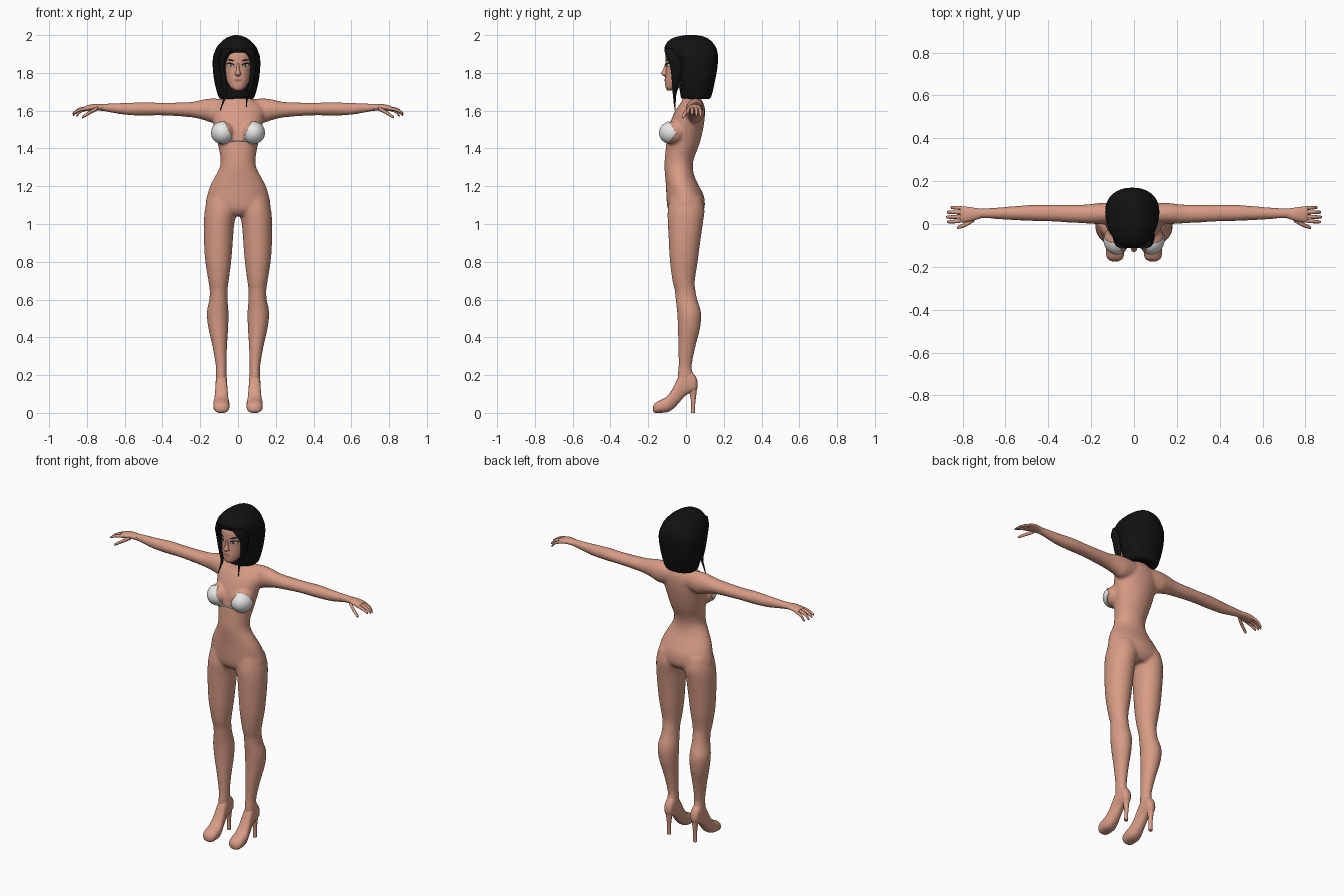
import bpy, bmesh, math
from mathutils import Vector, Matrix
from mathutils.bvhtree import BVHTree


def material(name, r, g, b):
    m = bpy.data.materials.new(name)
    m.diffuse_color = (r, g, b, 1)
    return m


SKIN = material("skin", 0.68, 0.33, 0.235)
BLACK = material("black_hair", 0.006, 0.006, 0.006)
WHITE = material("white_cloth", 0.8, 0.8, 0.79)
EYE = material("eye_white", 0.7, 0.68, 0.65)
IRIS = material("grey_green", 0.12, 0.17, 0.13)
LIP = material("lip", 0.42, 0.17, 0.14)


def spline(rows, steps=5):
    """Catmull-Rom interpolation of whole rows."""
    out = []
    for i in range(len(rows) - 1):
        a, b, c, d = (rows[max(i - 1, 0)], rows[i], rows[i + 1], rows[min(i + 2, len(rows) - 1)])
        for k in range(steps):
            t = k / steps
            out.append([0.5 * (2 * q + (r - p) * t + (2 * p - 5 * q + 4 * r - s) * t * t
                               + (3 * q - p - 3 * r + s) * t ** 3) for p, q, r, s in zip(a, b, c, d)])
    return out + [list(rows[-1])]


def loft(bm, axis, rows, both=False, n=32, power=2.0):
    """Rows: position on axis, then low/high limits on the two other axes."""
    for sign in ((1, -1) if both else (1,)):
        rings = []
        for t, a0, a1, b0, b1 in spline(rows):
            ring = []
            for k in range(n):
                w = 2 * math.pi * k / n
                c, s = math.cos(w), math.sin(w)
                c = math.copysign(abs(c) ** (2 / power), c)
                s = math.copysign(abs(s) ** (2 / power), s)
                p = [(a0 + a1) / 2 + c * (a1 - a0) / 2, (b0 + b1) / 2 + s * (b1 - b0) / 2]
                p.insert("xyz".index(axis), t)
                ring.append(bm.verts.new((p[0] * sign, p[1], p[2])))
            rings.append(ring)
        for r, q in zip(rings, rings[1:]):
            for k in range(n):
                bm.faces.new((r[k], r[(k + 1) % n], q[(k + 1) % n], q[k]))
        bm.faces.new(rings[0])
        bm.faces.new(rings[-1])


def ball(bm, centre, radii):
    bmesh.ops.create_uvsphere(bm, u_segments=40, v_segments=28, radius=1,
                              matrix=Matrix.Translation(centre) @ Matrix.Diagonal((*radii, 1)))


def finish(bm, name, mat, angle=60):
    bmesh.ops.recalc_face_normals(bm, faces=bm.faces)
    me = bpy.data.meshes.new(name)
    bm.to_mesh(me)
    bm.free()
    me.materials.append(mat)
    ob = bpy.data.objects.new(name, me)
    bpy.context.collection.objects.link(ob)
    bpy.ops.object.select_all(action='DESELECT')
    bpy.context.view_layer.objects.active = ob
    ob.select_set(True)
    bpy.ops.object.shade_smooth_by_angle(angle=math.radians(angle))
    return ob


# Body: torso, arms, legs and breasts fused by a remesh
bm = bmesh.new()
torso = [(1.045, .11, -.07, .07), (1.07, .15, -.092, .092), (1.10, .172, -.1, .1),
         (1.15, .163, -.104, .094), (1.2, .148, -.106, .07), (1.25, .122, -.11, .046),
         (1.3, .097, -.114, .036), (1.35, .093, -.112, .043), (1.42, .106, -.105, .07),
         (1.5, .124, -.095, .09), (1.56, .136, -.075, .099), (1.61, .138, -.05, .1),
         (1.645, .105, -.025, .09), (1.67, .058, -.018, .075), (1.7, .043, -.025, .062),
         (1.78, .042, -.035, .055)]
loft(bm, "z", [(z, -w, w, f, b) for z, w, f, b in torso], n=48)
loft(bm, "x", [(.06, .01, .095, 1.55, 1.66), (.13, .0, .1, 1.535, 1.665), (.18, .0, .096, 1.55, 1.66),
               (.25, .004, .09, 1.565, 1.646), (.4, .012, .09, 1.575, 1.642), (.5, .015, .088, 1.574, 1.645),
               (.6, .02, .08, 1.578, 1.641), (.7, .027, .073, 1.595, 1.638),
               (.74, .022, .073, 1.6, 1.636)], both=True)
loft(bm, "z", [(1.14, .01, .16, -.085, .085), (1.07, .006, .176, -.097, .098), (1.0, .02, .181, -.096, .089),
               (.9, .028, .18, -.091, .075), (.8, .036, .173, -.085, .062), (.7, .049, .157, -.072, .047),
               (.65, .055, .15, -.06, .05), (.6, .055, .152, -.055, .06), (.53, .05, .165, -.047, .08),
               (.45, .052, .157, -.043, .075), (.35, .058, .135, -.041, .05), (.25, .061, .118, -.04, .031),
               (.2, .06, .118, -.045, .04), (.16, .06, .116, -.045, .048)], both=True)
for s in (1, -1):
    ball(bm, (s * .08, -.07, 1.483), (.06, .069, .06))
body = finish(bm, "body", SKIN)
mod = body.modifiers.new("fuse", 'REMESH')
mod.mode, mod.voxel_size, mod.use_smooth_shade = 'VOXEL', .008, True
mod = body.modifiers.new("soften", 'SMOOTH')
mod.factor, mod.iterations = .5, 8

# Hands: palm, four fingers and thumb
bm = bmesh.new()
loft(bm, "x", [(.71, .028, .07, 1.6, 1.635), (.76, .013, .078, 1.602, 1.635), (.8, .007, .082, 1.598, 1.628),
               (.812, .015, .075, 1.602, 1.622)], both=True, n=24)
fingers = [((.785, .072, 1.614), (.83, .076, 1.598), (.852, .077, 1.575), .009),
           ((.785, .054, 1.615), (.84, .055, 1.603), (.868, .055, 1.580), .0095),
           ((.785, .036, 1.615), (.84, .033, 1.606), (.872, .032, 1.586), .0095),
           ((.785, .018, 1.614), (.835, .012, 1.605), (.867, .010, 1.590), .009),
           ((.745, .022, 1.612), (.785, -.002, 1.590), (.82, -.015, 1.568), .011)]
for *path, r in fingers:
    rows = [(x, y - r * k, y + r * k, z - r * k, z + r * k) for (x, y, z), k in zip(path, (1, .95, .7))]
    x, y, z = path[-1]
    rows.append((x + .005, y - .002, y + .002, z - .005, z - .001))
    loft(bm, "x", rows, both=True, n=12)
finish(bm, "hands", SKIN)

# High-heeled feet
bm = bmesh.new()
foot = [(.06, .012, .13, .17), (.048, .025, .115, .198), (.02, .029, .105, .225), (-.01, .03, .085, .225),
        (-.04, .032, .05, .19), (-.07, .036, .02, .13), (-.1, .042, .004, .088), (-.14, .042, 0, .066),
        (-.163, .034, 0, .052), (-.174, .015, .01, .035)]
loft(bm, "y", [(y, .088 - w, .088 + w, a, b) for y, w, a, b in foot], both=True, power=2.4)
loft(bm, "z", [(0, .077, .099, .026, .048), (.05, .077, .099, .027, .049), (.1, .073, .103, .02, .055),
               (.15, .064, .112, .005, .06)], both=True, n=20)
finish(bm, "heeled_feet", SKIN)

# Head with nose
bm = bmesh.new()
skull = [(1.708, .018, -.1, -.065), (1.722, .038, -.108, -.03), (1.75, .056, -.111, .03), (1.78, .066, -.11, .07),
         (1.82, .074, -.107, .1), (1.86, .078, -.109, .11), (1.9, .078, -.106, .11), (1.94, .068, -.085, .1),
         (1.97, .04, -.04, .06)]
loft(bm, "z", [(z, -w, w, f, b) for z, w, f, b in skull], n=48, power=2.2)
tree = BVHTree.FromBMesh(bm)
loft(bm, "z", [(1.782, -.006, .006, -.115, -.09), (1.79, -.016, .016, -.128, -.085), (1.8, -.014, .014, -.131, -.085),
               (1.82, -.009, .009, -.121, -.085), (1.85, -.007, .007, -.111, -.085)], n=20)
finish(bm, "head", SKIN)


# Painted face details: thin plates laid on the head
def plates(name, mat, cx, cz, rx, rz, tilt, lift, sides=(1, -1)):
    bm = bmesh.new()
    for s in sides:
        def put(x, z):
            hit = tree.ray_cast(Vector((s * x, -1, z)), Vector((0, 1, 0)))[0]
            return bm.verts.new((s * x, (hit.y if hit else -.05) - lift, z))
        mid, rim = put(cx, cz), []
        for k in range(20):
            w = 2 * math.pi * k / 20
            u, v = rx * math.cos(w), rz * math.sin(w)
            rim.append(put(cx + u * math.cos(tilt) - v * math.sin(tilt), cz + u * math.sin(tilt) + v * math.cos(tilt)))
        for k in range(20):
            f = bm.faces.new((mid, rim[k], rim[(k + 1) % 20]))
            f.normal_update()
            if f.normal.y > 0:
                f.normal_flip()
    finish(bm, name, mat)


plates("eye_outlines", BLACK, .04, 1.843, .021, .011, .15, .002)
plates("eyeballs", EYE, .04, 1.840, .016, .0065, .12, .0035)
plates("irises", IRIS, .039, 1.841, .0065, .0065, 0, .005)
plates("pupils", BLACK, .039, 1.841, .003, .003, 0, .006)
plates("eyebrows", BLACK, .042, 1.868, .024, .0045, .2, .0025)
plates("lips", LIP, 0, 1.76, .024, .008, 0, .003, (1,))

# Bob hair with two long front locks
bm = bmesh.new()
bob = [(1.662, .085, -.01, .118), (1.668, .1, -.025, .13), (1.7, .112, -.032, .141), (1.76, .126, -.043, .154),
       (1.82, .133, -.052, .165), (1.86, .134, -.06, .169), (1.89, .131, -.085, .169), (1.915, .122, -.108, .165),
       (1.94, .11, -.112, .156), (1.97, .083, -.092, .132), (1.99, .052, -.055, .1), (2.0, .018, .0, .055)]
loft(bm, "z", [(z, -w, w - .016, f, b) for z, w, f, b in bob], n=56, power=2.25)
loft(bm, "z", [(1.93, -.085, -.01, -.115, -.05), (1.89, -.095, -.045, -.108, -.03), (1.84, -.1, -.065, -.085, -.02),
               (1.76, -.09, -.06, -.075, -.03), (1.69, -.074, -.058, -.068, -.05), (1.65, -.082, -.072, -.064, -.054),
               (1.6, -.097, -.093, -.06, -.056)], n=16)
loft(bm, "z", [(1.93, .0, .08, -.115, -.05), (1.89, .05, .092, -.108, -.03), (1.84, .064, .097, -.085, -.02),
               (1.76, .058, .085, -.075, -.03), (1.69, .046, .06, -.07, -.052), (1.65, .043, .05, -.066, -.056),
               (1.62, .044, .047, -.063, -.06)], n=16)
finish(bm, "bob_hair", BLACK)

# Bra cups: part of a ball trimmed to a kite, mirrored, plus bridge
bm = bmesh.new()
ball(bm, (.08, -.07, 1.483), (.063, .073, .063))
for point, normal in (((.03, 0, 1.455), (-.1, 0, .045)), ((0, -.05, 1.48), (0, .07, .045)),
                      ((0, -.05, 1.48), (0, .06, -.05))):
    bmesh.ops.bisect_plane(bm, geom=bm.verts[:] + bm.edges[:] + bm.faces[:], plane_co=point,
                           plane_no=Vector(normal).normalized(), clear_outer=True)
cups = finish(bm, "bra_cups", WHITE)
cups.modifiers.new("pair", 'MIRROR')
cups.modifiers.new("thickness", 'SOLIDIFY').thickness = .003
bm = bmesh.new()
loft(bm, "x", [(-.045, -.112, -.1, 1.438, 1.446), (0, -.11, -.1, 1.436, 1.442), (.045, -.112, -.1, 1.438, 1.446)], n=12)
finish(bm, "bra_bridge", WHITE)
